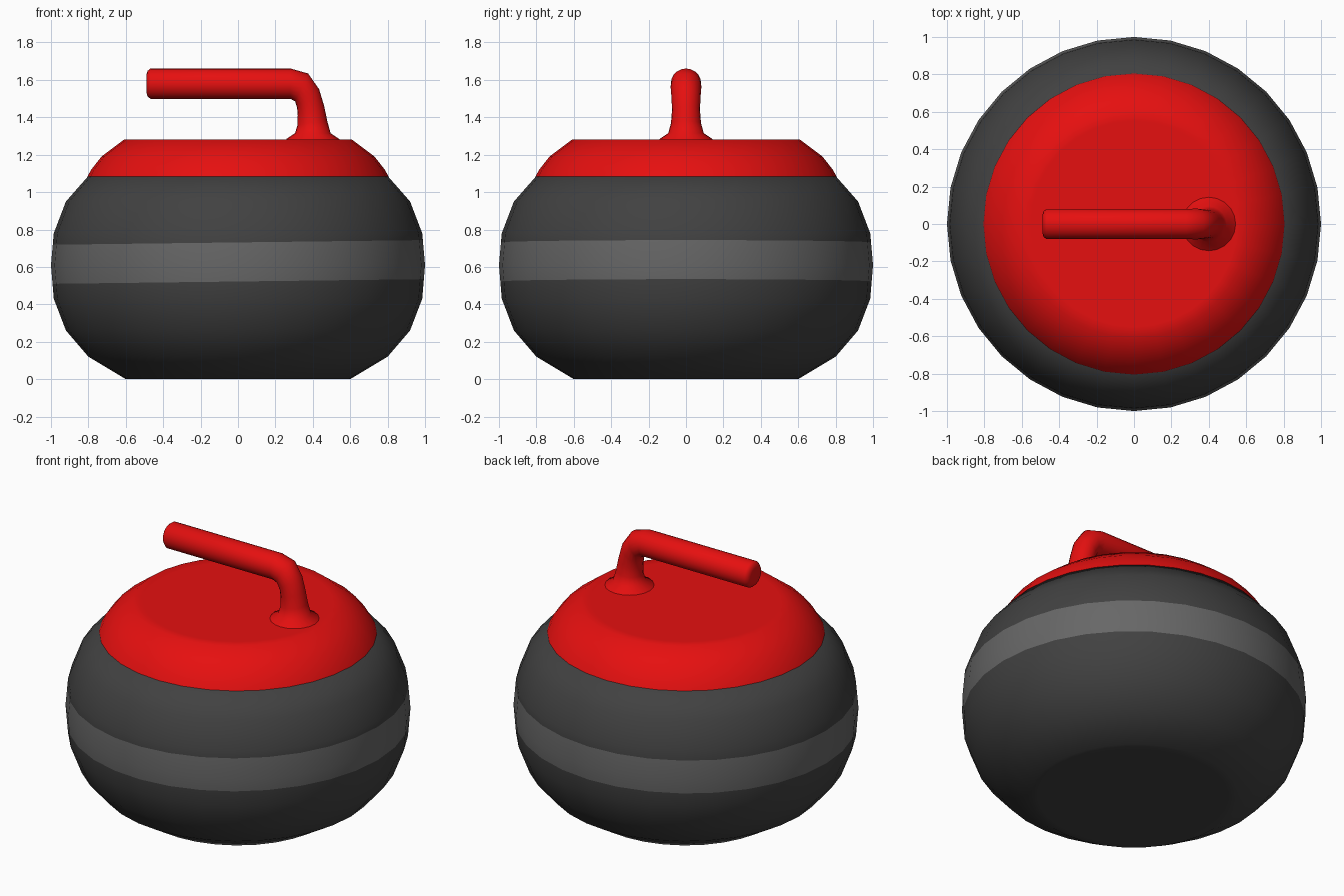
import bpy, bmesh, math
from mathutils import Vector

if "Cube" in bpy.data.objects:
    bpy.data.objects.remove(bpy.data.objects["Cube"])


def material(name, rgb):
    m = bpy.data.materials.new(name)
    m.diffuse_color = (*rgb, 1)
    m.use_nodes = True
    m.node_tree.nodes["Principled BSDF"].inputs["Base Color"].default_value = m.diffuse_color
    return m


granite = material("dark granite", (0.053, 0.053, 0.053))
band = material("grey band", (0.135, 0.135, 0.135))
red = material("red", (0.79, 0.005, 0.005))


def skin(name, rings, mats):
    """Join rings of points into a closed, smooth surface."""
    bm = bmesh.new()
    loops = [[bm.verts.new(p) for p in ring] for ring in rings]
    n = len(loops[0])
    for a, b in zip(loops, loops[1:]):
        for i in range(n):
            j = (i + 1) % n
            bm.faces.new((a[i], a[j], b[j], b[i]))
    bm.faces.new(loops[0][::-1])
    bm.faces.new(loops[-1])
    bmesh.ops.recalc_face_normals(bm, faces=bm.faces)
    for f in bm.faces:
        f.smooth = True
    me = bpy.data.meshes.new(name)
    bm.to_mesh(me)
    bm.free()
    for m in mats:
        me.materials.append(m)
    ob = bpy.data.objects.new(name, me)
    bpy.context.collection.objects.link(ob)
    return ob


def circle(r, z, n=32):
    return [Vector((r * math.cos(i * math.tau / n), r * math.sin(i * math.tau / n), z))
            for i in range(n)]


# Stone body
profile = [(0.55, 0), (0.6, 0), (0.8, 0.12), (0.92, 0.26), (0.985, 0.43), (1, 0.61),
           (0.985, 0.78), (0.92, 0.95), (0.803, 1.083)]
stone = skin("stone", [circle(r, z) for r, z in profile], [granite, band])

# Slightly tilted band around the stone, cut into its surface
TILT, LOW, HIGH = 0.0125, 0.522, 0.731
bm = bmesh.new()
bm.from_mesh(stone.data)
for h in (LOW, HIGH):
    bmesh.ops.bisect_plane(bm, geom=bm.verts[:] + bm.edges[:] + bm.faces[:],
                           plane_co=(0, 0, h), plane_no=(-TILT, 0, 1))
for f in bm.faces:
    c = f.calc_center_median()
    f.material_index = int(LOW < c.z - TILT * c.x < HIGH)
bm.to_mesh(stone.data)
bm.free()

# Red top cap
profile = [(0.805, 1.083), (0.785, 1.12), (0.73, 1.19), (0.61, 1.28), (0.55, 1.28)]
skin("top_cap", [circle(r, z) for r, z in profile], [red])

# Bent handle: centre x, centre z, radius, downward angle
path = [(-0.49, 1.58, 0.045, 0), (-0.484, 1.58, 0.068, 0), (-0.468, 1.58, 0.081, 0),
        (0.28, 1.58, 0.081, 0), (0.34, 1.56, 0.082, 25), (0.375, 1.50, 0.077, 50),
        (0.39, 1.435, 0.075, 70), (0.398, 1.37, 0.08, 83), (0.4, 1.315, 0.095, 90),
        (0.4, 1.285, 0.14, 90), (0.4, 1.27, 0.15, 90)]
rings = []
for x, z, r, deg in path:
    a = math.radians(deg)
    up = Vector((math.sin(a), 0, math.cos(a)))
    rings.append([Vector((x, 0, z)) + up * p.x + Vector((0, p.y, 0))
                  for p in circle(r, 0, 20)])
skin("handle", rings, [red])

# Smooth shading, keeping only hard edges sharp
for ob in bpy.context.collection.objects:
    ob.select_set(True)
    bpy.context.view_layer.objects.active = ob
bpy.ops.object.shade_smooth_by_angle(angle=math.radians(60))
